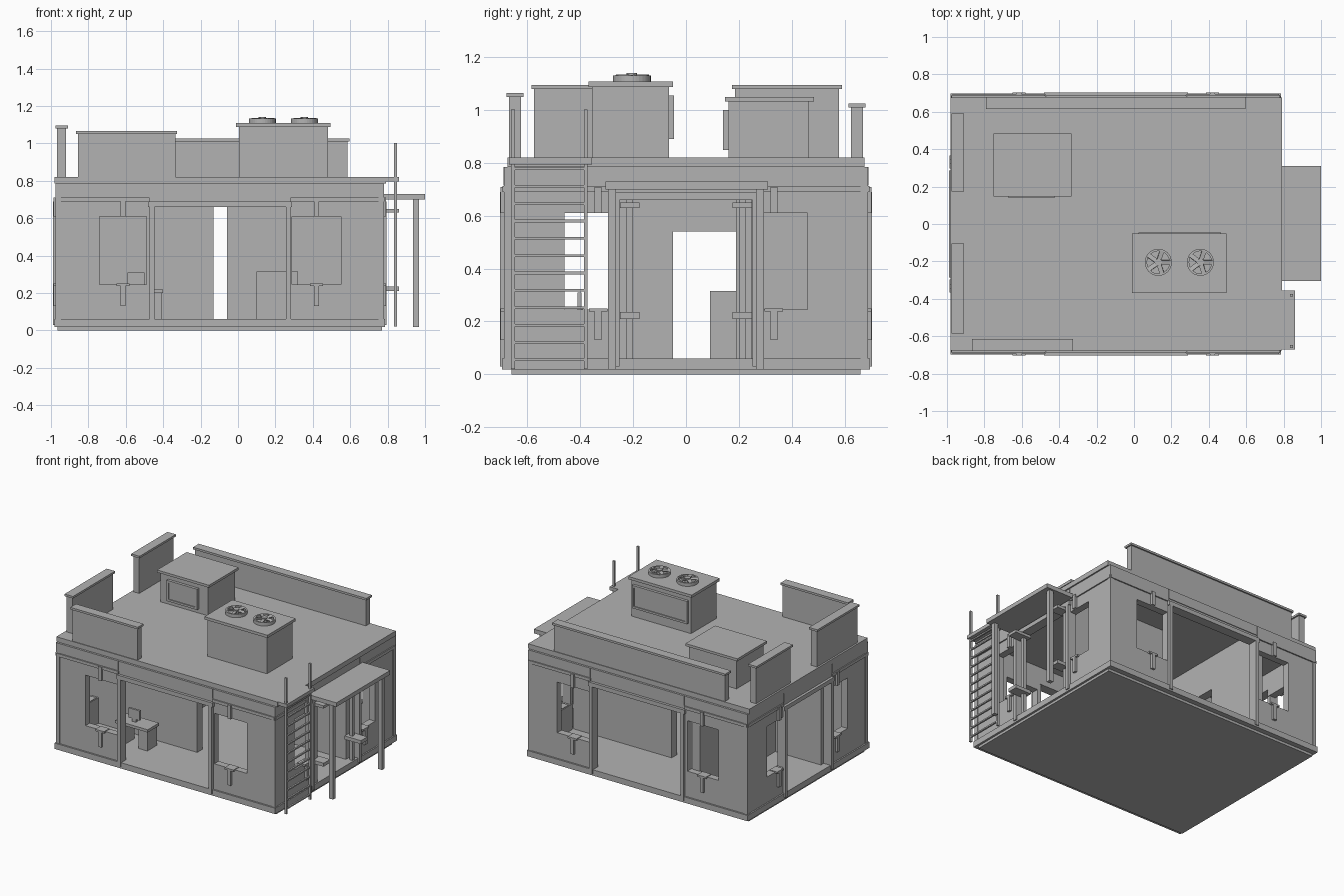
import bpy
import math

cube = bpy.data.objects.get("Cube")
if cube:
    bpy.data.objects.remove(cube, do_unlink=True)

grey = bpy.data.materials.new("plain grey")
grey.use_nodes = True
grey.diffuse_color = (0.45, 0.45, 0.45, 1)
grey.node_tree.nodes["Principled BSDF"].inputs["Base Color"].default_value = (0.45, 0.45, 0.45, 1)


def box(name, x, y, z):
    """Box from three (low, high) ranges."""
    bpy.ops.mesh.primitive_cube_add(size=1, location=[sum(r) / 2 for r in (x, y, z)])
    ob = bpy.context.object
    ob.name = name
    ob.scale = [r[1] - r[0] for r in (x, y, z)]
    bpy.ops.object.transform_apply(location=False, rotation=False, scale=True)
    ob.data.materials.append(grey)
    return ob


def cylinder(name, radius, z, x, y, sides=24):
    bpy.ops.mesh.primitive_cylinder_add(vertices=sides, radius=radius, depth=z[1] - z[0],
                                        location=(x, y, sum(z) / 2))
    ob = bpy.context.object
    ob.name = name
    ob.data.materials.append(grey)
    return ob


def cut(target, cutter):
    """Subtract the cutter from the target and discard it."""
    mod = target.modifiers.new("cut", 'BOOLEAN')
    mod.object = cutter
    mod.solver = 'EXACT'
    bpy.context.view_layer.objects.active = target
    bpy.ops.object.modifier_apply(modifier=mod.name)
    bpy.data.objects.remove(cutter, do_unlink=True)


def grow(r, d):
    return (r[0] - d, r[1] + d)


def oriented(name, along_x, u, v, z):
    """Box whose long direction u follows x or y and whose depth v is the other axis."""
    return box(name, u, v, z) if along_x else box(name, v, u, z)


# Floor, roof and corner posts
X0, X1, Y = -0.975, 0.78, 0.69
box("base", (X0 + 0.01, X1 - 0.01), (-0.66, 0.66), (0, 0.03))
box("plinth", (X0 - 0.005, X1 + 0.005), (-0.697, 0.697), (0.018, 0.06))
box("roof_slab", (-0.98, 0.79), (-0.675, 0.675), (0.785, 0.82))
for cx in (X0 + 0.015, X1 - 0.015):
    for cy in (-0.675, 0.675):
        box("corner_post", grow((cx, cx), 0.0145), grow((cy, cy), 0.0145), (0.06, 0.785))

# Four walls with a wide doorway, windows, trim and window strips
WINDOW_Z, DOOR_TOP = (0.245, 0.61), 0.66
sides = [
    ("front", True, -Y, -1, (X0 + 0.025, X1 - 0.025), (-0.46, 0.27), [(-0.74, -0.49), (0.29, 0.55)]),
    ("back", True, Y, 1, (X0 + 0.025, X1 - 0.025), (-0.46, 0.27), [(-0.74, -0.49), (0.29, 0.55)]),
    ("left", False, X1, 1, (-0.665, 0.665), (-0.265, 0.265), [(-0.46, -0.205), (0.205, 0.46)]),
    ("right", False, X0, -1, (-0.665, 0.665), (-0.265, 0.265), [(-0.46, -0.205), (0.205, 0.46)]),
]
for side, ax, face, out, span, door, windows in sides:
    def layer(a, b):
        return tuple(sorted((face + out * a, face + out * b)))
    wall = oriented(side + "_wall", ax, span, layer(-0.055, -0.005), (0.06, 0.785))
    cut(wall, oriented("cutter", ax, door, layer(-0.2, 0.2), (0.055, DOOR_TOP)))
    for w in windows:
        cut(wall, oriented("cutter", ax, w, layer(-0.2, 0.2), WINDOW_Z))
        mid = sum(w) / 2
        strip = grow((mid, mid), 0.013)
        oriented(side + "_upper_strip", ax, strip, layer(-0.005, 0.012), (0.61, 0.71))
        oriented(side + "_lower_strip", ax, strip, layer(-0.005, 0.012), (0.13, 0.245))
        oriented(side + "_sill", ax, grow((mid, mid), 0.035), layer(-0.05, 0.012), (0.237, 0.25))
    # Upper band in three lengths, with a thin ledge below
    cuts = [span[0] - 0.02, door[0] - 0.012, door[1] + 0.012, span[1] + 0.02]
    for a, b in zip(cuts, cuts[1:]):
        oriented(side + "_upper_band", ax, (a + 0.003, b - 0.003), layer(-0.01, 0), (0.715, 0.785))
    for a, b in ((cuts[0], cuts[1]), (cuts[2], cuts[3])):
        oriented(side + "_ledge", ax, (a, b), layer(-0.01, 0.004), (0.69, 0.712))
    # Door frame
    for p in door:
        oriented(side + "_door_post", ax, grow((p, p), 0.013), layer(-0.05, 0.014), (0.03, 0.69))
    oriented(side + "_door_lintel", ax, grow(door, 0.02), layer(-0.05, 0.014), (0.66, 0.69))

# Interior partitions
box("front_partition", (X0 + 0.05, -0.13), (-0.28, -0.22), (0.06, 0.785))
box("back_partition", (-0.06, X1 - 0.05), (0.19, 0.25), (0.06, 0.785))
cross = box("cross_partition", (-0.56, -0.5), (-0.22, 0.64), (0.06, 0.785))
cut(cross, box("cutter", (-0.8, -0.3), (-0.05, 0.19), (0.055, 0.54)))

# Furniture
box("cabinet", (0.1, 0.32), (0.09, 0.19), (0.06, 0.315))
box("desk_top", (-0.66, -0.4), (-0.46, -0.33), (0.2, 0.22))
for x in ((-0.65, -0.59), (-0.48, -0.41)):
    box("desk_leg", x, (-0.45, -0.34), (0.06, 0.2))
box("screen", (-0.59, -0.5), (-0.41, -0.395), (0.24, 0.31))
box("screen_stand", (-0.56, -0.53), (-0.41, -0.39), (0.22, 0.25))

# Porch canopy with posts and hanging rail brackets
box("canopy", (0.77, 1.0), (-0.305, 0.31), (0.7, 0.73))
for s in (-1, 1):
    box("canopy_post", (0.935, 0.967), grow((s * 0.28, s * 0.28), 0.015), (0.018, 0.7))
    for z in ((0.21, 0.235), (0.63, 0.65)):
        box("bracket", (0.73, 0.86), grow((s * 0.213, s * 0.213), 0.037), z)
    box("bracket_bar", (0.75, 0.775), grow((s * 0.213, s * 0.213), 0.013), (0.06, 0.66))

# Ladder and its landing
landing = box("ladder_landing", (0.77, 0.86), (-0.67, -0.355), (0.795, 0.82))
for y in (-0.655, -0.38):
    box("ladder_rail", (0.834, 0.85), grow((y, y), 0.007), (0.02, 1.003))
for i in range(12):
    z = 0.055 + i * 0.0657
    box("ladder_rung", (0.836, 0.848), (-0.65, -0.385), grow((z, z), 0.005))

# Roof parapets with caps
for name, x, y, top in [
    ("front_parapet", (-0.855, -0.335), (-0.67, -0.625), 1.05),
    ("back_parapet", (-0.78, 0.585), (0.625, 0.67), 1.01),
    ("right_back_parapet", (-0.967, -0.92), (0.185, 0.58), 1.08),
    ("right_front_parapet", (-0.967, -0.92), (-0.575, -0.115), 1.08),
]:
    box(name, x, y, (0.81, top))
    box(name + "_cap", grow(x, 0.01), grow(y, 0.01), (top, top + 0.015))

# Rooftop units with lids and framed side panels
box("fan_unit", (0.005, 0.48), (-0.355, -0.065), (0.81, 1.088))
box("fan_unit_lid", (-0.01, 0.495), (-0.37, -0.05), (1.088, 1.108))
box("roof_hatch", (-0.73, -0.35), (0.16, 0.465), (0.81, 1.032))
box("roof_hatch_lid", (-0.75, -0.335), (0.147, 0.485), (1.032, 1.05))
for name, x, y, z in [
    ("fan_unit_panel", (0.025, 0.465), (-0.07, -0.045), (0.89, 1.055)),
    ("roof_hatch_panel", (-0.67, -0.425), (0.14, 0.165), (0.85, 1.0)),
]:
    panel = box(name, x, y, z)
    outside = (-0.052, 0) if y[0] < 0 else (0, 0.147)
    cut(panel, box("cutter", grow(x, -0.015), outside, grow(z, -0.015)))

# Twin fans: ring, hub and blades
for x in (0.13, 0.355):
    y = -0.205
    ring = cylinder("fan_ring", 0.072, (1.105, 1.132), x, y, 32)
    cut(ring, cylinder("cutter", 0.06, (1.112, 1.2), x, y, 32))
    cylinder("fan_hub", 0.02, (1.11, 1.14), x, y, 16)
    for k in range(5):
        a = math.tau * k / 5
        blade = box("fan_blade", (-0.024, 0.024), (-0.012, 0.012), (-0.003, 0.003))
        blade.location = (x + 0.04 * math.cos(a), y + 0.04 * math.sin(a), 1.13)
        blade.rotation_euler = (0.2, 0, a)
